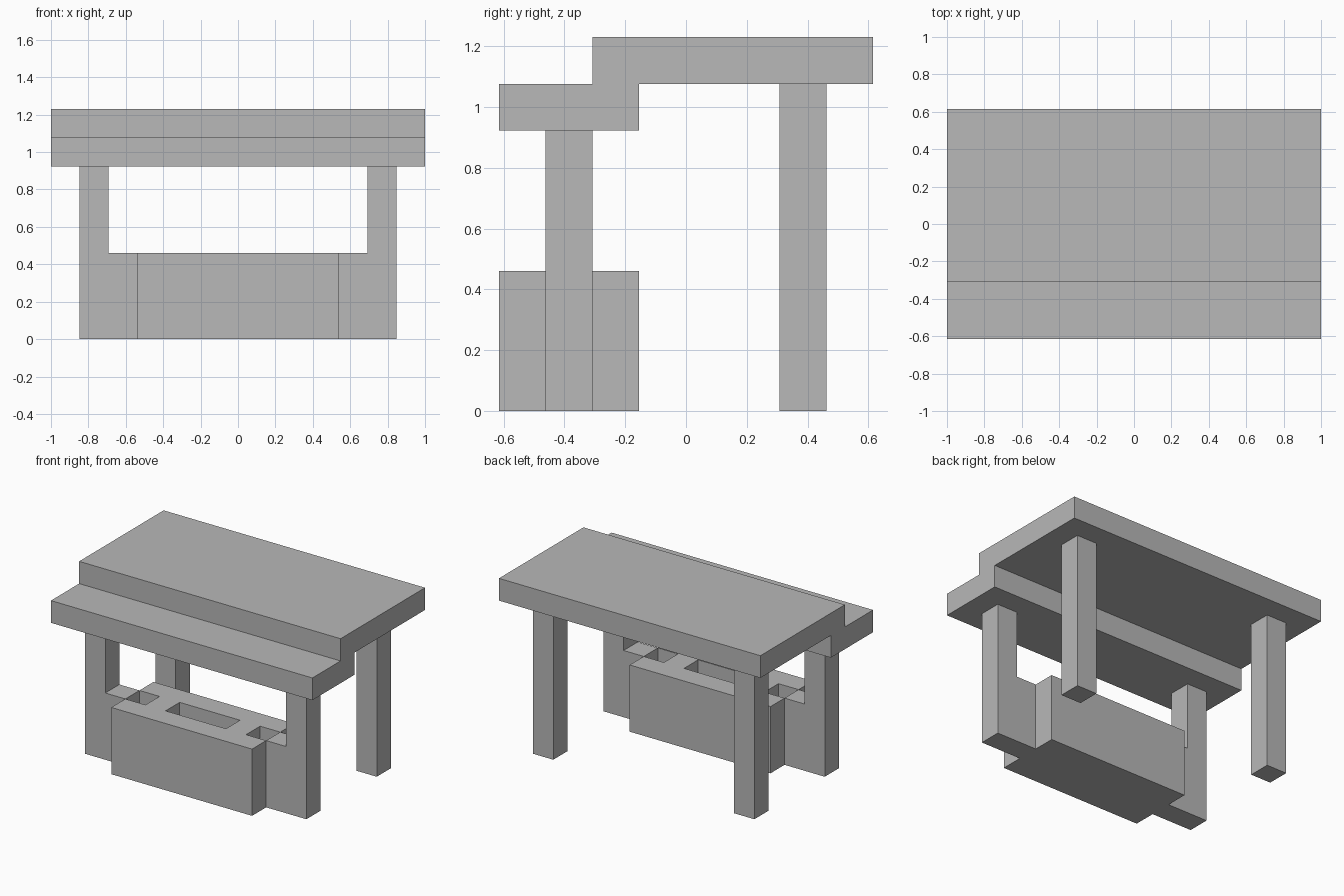
import bpy
import bmesh

cube = bpy.data.objects.get("Cube")
if cube:
    bpy.data.objects.remove(cube, do_unlink=True)

U = 2 / 13  # block unit: the roof is 13 units wide

stone = bpy.data.materials.new("plain_grey")
stone.use_nodes = True
GREY = (0.48, 0.48, 0.48, 1)
stone.diffuse_color = GREY
stone.node_tree.nodes["Principled BSDF"].inputs["Base Color"].default_value = GREY


def extrude(name, outline, vector):
    """Extrude a closed outline, given in units, along a vector."""
    bm = bmesh.new()
    face = bm.faces.new([bm.verts.new(p) for p in outline])
    new = bmesh.ops.extrude_face_region(bm, geom=[face])["geom"]
    bmesh.ops.translate(bm, vec=vector, verts=[g for g in new if isinstance(g, bmesh.types.BMVert)])
    bmesh.ops.recalc_face_normals(bm, faces=bm.faces)
    bmesh.ops.scale(bm, vec=(U, U, U), verts=bm.verts)
    mesh = bpy.data.meshes.new(name)
    bm.to_mesh(mesh)
    bm.free()
    mesh.materials.append(stone)
    obj = bpy.data.objects.new(name, mesh)
    bpy.context.collection.objects.link(obj)
    return obj


def box(name, x, y, z):
    """Box from (low, high) pairs in units."""
    base = [(x[0], y[0], z[0]), (x[1], y[0], z[0]), (x[1], y[1], z[0]), (x[0], y[1], z[0])]
    return extrude(name, base, (0, 0, z[1] - z[0]))


# Stepped roof, one profile swept across the width
steps = [(-4, 6), (-1, 6), (-1, 7), (4, 7), (4, 8), (-2, 8), (-2, 7), (-4, 7)]
extrude("stepped_roof", [(-6.5, y, z) for y, z in steps], (13, 0, 0))

# Counter: front and back panels with a channel between them
MID = (-3, -2)
box("counter_front_panel", (-3.5, 3.5), (-4, -3), (0, 3))
box("counter_back_panel", (-3.5, 3.5), (-2, -1), (0, 3))
box("counter_floor", (-3.5, 3.5), MID, (0, 1))

# Posts, links to the counter and dividers in the channel, on both sides
for side, s in (("left", 1), ("right", -1)):
    def span(a, b):
        return tuple(sorted((s * a, s * b)))
    box("front_post_" + side, span(4.5, 5.5), MID, (0, 6))
    box("back_post_" + side, span(4.5, 5.5), (2, 3), (0, 7))
    box("counter_link_" + side, span(3.5, 4.5), MID, (0, 3))
    box("counter_divider_" + side, span(1.5, 2.5), MID, (1, 3))
